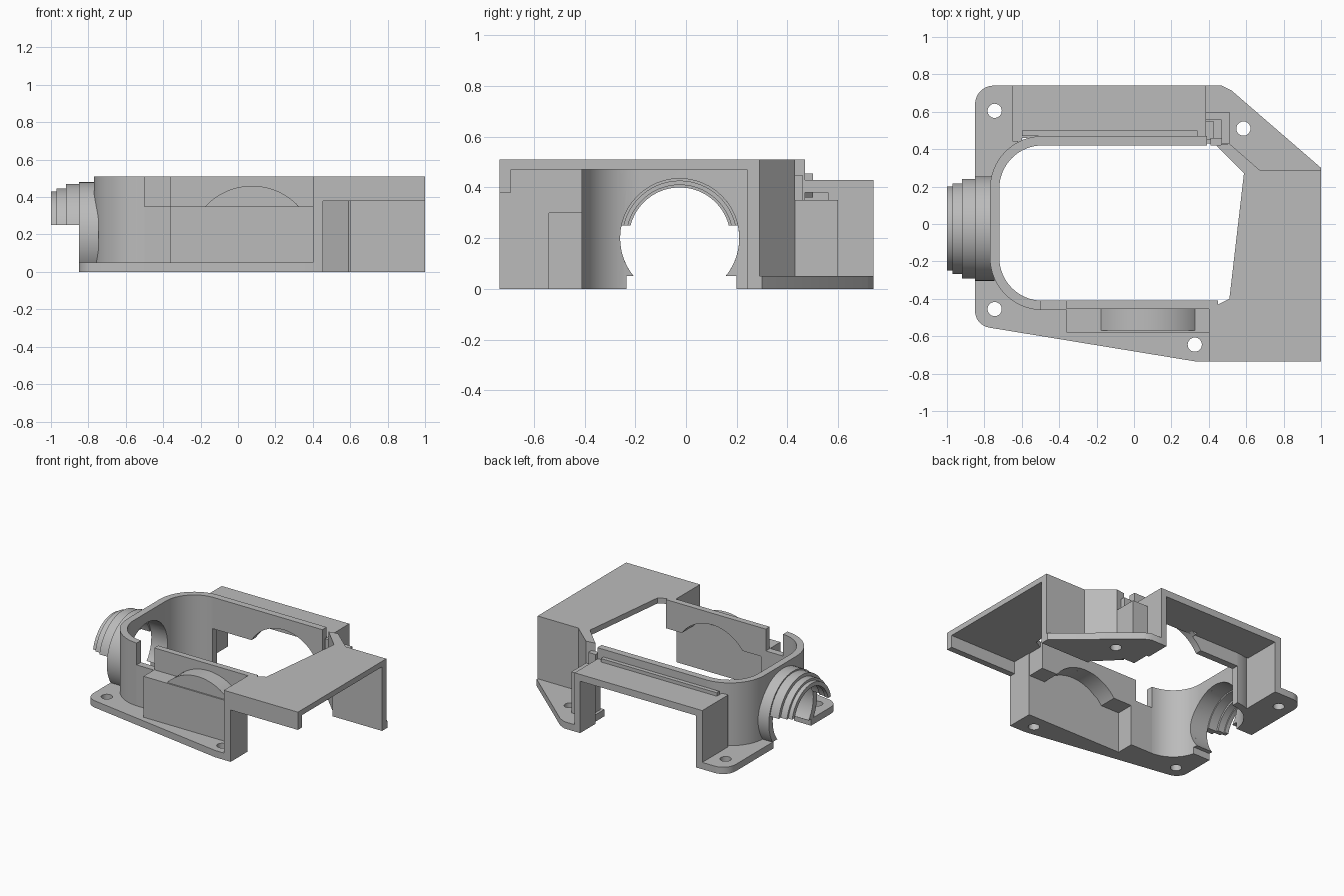
import bpy, bmesh
from math import sin, cos, radians, asin, degrees
from mathutils import Vector

if "Cube" in bpy.data.objects:
    bpy.data.objects.remove(bpy.data.objects["Cube"])

grey = bpy.data.materials.new("plain grey")
grey.use_nodes = True
grey.diffuse_color = (0.5, 0.5, 0.5, 1)
grey.node_tree.nodes["Principled BSDF"].inputs["Base Color"].default_value = (0.5, 0.5, 0.5, 1)


def prism(name, pts, a, b, axis="z"):
    """Extrude a flat outline from a to b along an axis."""
    place = {"z": lambda p, h: (p[0], p[1], h),
             "y": lambda p, h: (p[0], h, p[1]),
             "x": lambda p, h: (h, p[0], p[1])}[axis]
    bm = bmesh.new()
    face = bm.faces.new([bm.verts.new(place(p, a)) for p in pts])
    ext = bmesh.ops.extrude_face_region(bm, geom=[face])
    shift = Vector(place((0, 0), b - a))
    for v in ext["geom"]:
        if isinstance(v, bmesh.types.BMVert):
            v.co += shift
    bmesh.ops.recalc_face_normals(bm, faces=bm.faces)
    mesh = bpy.data.meshes.new(name)
    bm.to_mesh(mesh)
    bm.free()
    mesh.materials.append(grey)
    obj = bpy.data.objects.new(name, mesh)
    bpy.context.collection.objects.link(obj)
    return obj


def box(name, x0, x1, y0, y1, z0, z1):
    return prism(name, [(x0, y0), (x1, y0), (x1, y1), (x0, y1)], z0, z1)


def arc(cx, cy, r, a0, a1, n=24):
    return [(cx + r * cos(radians(a0 + (a1 - a0) * i / n)),
             cy + r * sin(radians(a0 + (a1 - a0) * i / n))) for i in range(n + 1)]


def circle(cx, cy, r, n=48):
    return arc(cx, cy, r, 0, 360, n)[:-1]


def cut(obj, cutter):
    """Subtract a cutter, then discard it."""
    cutter.hide_render = True
    mod = obj.modifiers.new("cut", "BOOLEAN")
    mod.operation = "DIFFERENCE"
    mod.solver = "EXACT"
    mod.object = cutter
    bpy.context.view_layer.update()
    dg = bpy.context.evaluated_depsgraph_get()
    mesh = bpy.data.meshes.new_from_object(obj.evaluated_get(dg))
    obj.modifiers.clear()
    obj.data = mesh
    bpy.data.objects.remove(cutter)


TOP, FOOT = 0.51, 0.05
PY, PZ = -0.025, 0.20          # pipe axis
WX, WZ = 0.075, 0.12           # wheel recess centre

# Base plates with screw holes
front_plate = prism("front_base_plate", arc(-0.76, -0.465, 0.09, 180, 260, 8) + [
    (0.33, -0.735), (0.42, -0.735), (0.42, -0.56), (-0.34, -0.56), (-0.34, -0.43),
    (-0.55, -0.43), (-0.68, -0.36), (-0.74, -0.26), (-0.74, -0.235), (-0.85, -0.235)], 0, FOOT)
back_plate = prism("back_base_plate", arc(-0.75, 0.64, 0.1, 180, 90, 8) + [
    (-0.62, 0.74), (-0.62, 0.42), (-0.68, 0.36), (-0.74, 0.27), (-0.74, 0.2), (-0.85, 0.2)], 0, FOOT)
side_plate = prism("side_base_plate", [
    (0.36, 0.74), (0.47, 0.74), (0.52, 0.715), (1, 0.30), (1, 0.285), (0.62, 0.285),
    (0.46, 0.43), (0.36, 0.43)], 0, FOOT)
for plate, x, y in ((front_plate, -0.745, -0.455), (front_plate, 0.325, -0.645),
                    (back_plate, -0.745, 0.605), (side_plate, 0.585, 0.51)):
    cut(plate, prism("hole_cutter", circle(x, y, 0.038, 24), -0.1, 0.2))

# Rounded body wall around the pipe end
R = 0.23
outer = [(-0.5, 0.47)] + arc(-0.49, 0.19, R + 0.05, 90, 180, 16)[1:] \
    + arc(-0.49, -0.18, R + 0.05, 180, 270, 16)[:-1] + [(-0.5, -0.46)]
inner = [(-0.5, -0.41)] + arc(-0.49, -0.18, R, 270, 180, 16)[1:] \
    + arc(-0.49, 0.19, R, 180, 90, 16)[:-1] + [(-0.5, 0.42)]
body = prism("rounded_body_wall", outer + inner, 0, TOP)
cut(body, prism("bore_cutter", circle(PY, PZ, 0.235), -1.2, -0.6, "x"))
cut(body, box("slot_cutter", -0.9, -0.6, -0.235, 0.2, -0.1, FOOT))


# Stepped half pipe
def half_ring(name, r_out, r_in, z_low, x0, x1):
    a, b = (degrees(asin((z_low - PZ) / r)) for r in (r_out, r_in))
    return prism(name, arc(PY, PZ, r_out, a, 180 - a, 40) + arc(PY, PZ, r_in, 180 - b, b, 40), x0, x1, "x")


collar = half_ring("pipe_collar", 0.28, 0.235, 0.004, -0.85, -0.745)
cut(collar, box("slot_cutter", -0.9, -0.6, -0.235, 0.2, -0.1, FOOT))
for name, r_out, r_in, x0, x1 in (("pipe_base", 0.27, 0.225, -0.92, -0.85),
                                  ("pipe_step", 0.247, 0.21, -0.97, -0.92),
                                  ("pipe_tip", 0.23, 0.20, -1.0, -0.97)):
    half_ring(name, r_out, r_in, 0.25, x0, x1)


def wheel_cutter(y0, y1):
    return prism("wheel_cutter", circle(WX, WZ, 0.305), y0, y1, "y")


# Front pocket, open to the inside and below
box("front_low_wall", -0.5, -0.36, -0.46, -0.41, 0, 0.35)
box("pocket_end_wall", -0.36, -0.32, -0.58, -0.41, 0, 0.35)
box("pocket_front_wall", -0.36, 0.40, -0.58, -0.54, 0, 0.35)
lid = box("pocket_lid", -0.36, 0.40, -0.58, -0.45, 0.30, 0.35)
front_wall = box("front_inner_wall", -0.36, 0.45, -0.455, -0.41, 0.30, TOP)
for part in (lid, front_wall):
    cut(part, wheel_cutter(-0.545, -0.3))
prism("wheel_bump", arc(WX, WZ, 0.34, 40, 140) + arc(WX, WZ, 0.305, 140, 40), -0.57, -0.45, "y")
prism("wheel_bump_cap", arc(WX, WZ, 0.34, 42, 138), -0.57, -0.545, "y")

# Back pocket: roof on two end walls, open at the back and below
box("back_roof", -0.65, 0.385, 0.46, 0.74, 0.38, 0.43)
box("back_left_wall", -0.65, -0.60, 0.44, 0.74, 0, 0.43)
box("back_right_wall", 0.34, 0.385, 0.56, 0.74, 0, 0.43)
back_wall = box("back_inner_wall", -0.5, 0.39, 0.42, 0.47, 0.28, TOP)
cut(back_wall, wheel_cutter(0.3, 0.6))
box("back_rim", -0.60, 0.34, 0.47, 0.50, 0.43, 0.455)
back_arch = prism("back_wheel_arch", arc(WX, WZ, 0.335, 52, 128) + arc(WX, WZ, 0.305, 128, 52), 0.42, 0.50, "y")

# Latch walls beside the back pocket
box("latch_side", 0.465, 0.51, 0.43, 0.60, 0, 0.35)
box("latch_back", 0.38, 0.51, 0.56, 0.60, 0, 0.35)
box("latch_hook", 0.38, 0.425, 0.45, 0.55, 0.05, 0.35)
box("latch_stop", 0.41, 0.47, 0.42, 0.46, 0.05, 0.45)

# Covered side bay
prism("bay_roof", [(0.40, -0.735), (1, -0.735), (1, 0.29), (0.59, 0.29), (0.51, -0.40),
                   (0.45, -0.43), (0.40, -0.43)], 0.47, TOP)
box("bay_front_lip", 0.45, 1, -0.735, -0.69, 0.38, 0.47)
box("bay_front_post", 0.40, 0.455, -0.735, -0.54, 0, 0.47)
box("bay_inner_lintel", 0.40, 0.45, -0.54, -0.43, 0.30, 0.47)
box("bay_back_wall", 0.60, 1, 0.24, 0.29, 0, 0.47)
prism("bay_diagonal_wall", [(0.59, 0.27), (0.67, 0.29), (0.51, 0.43), (0.44, 0.42)], 0, TOP)

# Smooth the curved surfaces, keep hard edges
bpy.ops.object.select_all(action="DESELECT")
for obj in bpy.context.scene.objects:
    if obj.type == "MESH":
        obj.select_set(True)
        bpy.context.view_layer.objects.active = obj
bpy.ops.object.shade_smooth_by_angle(angle=radians(30))
